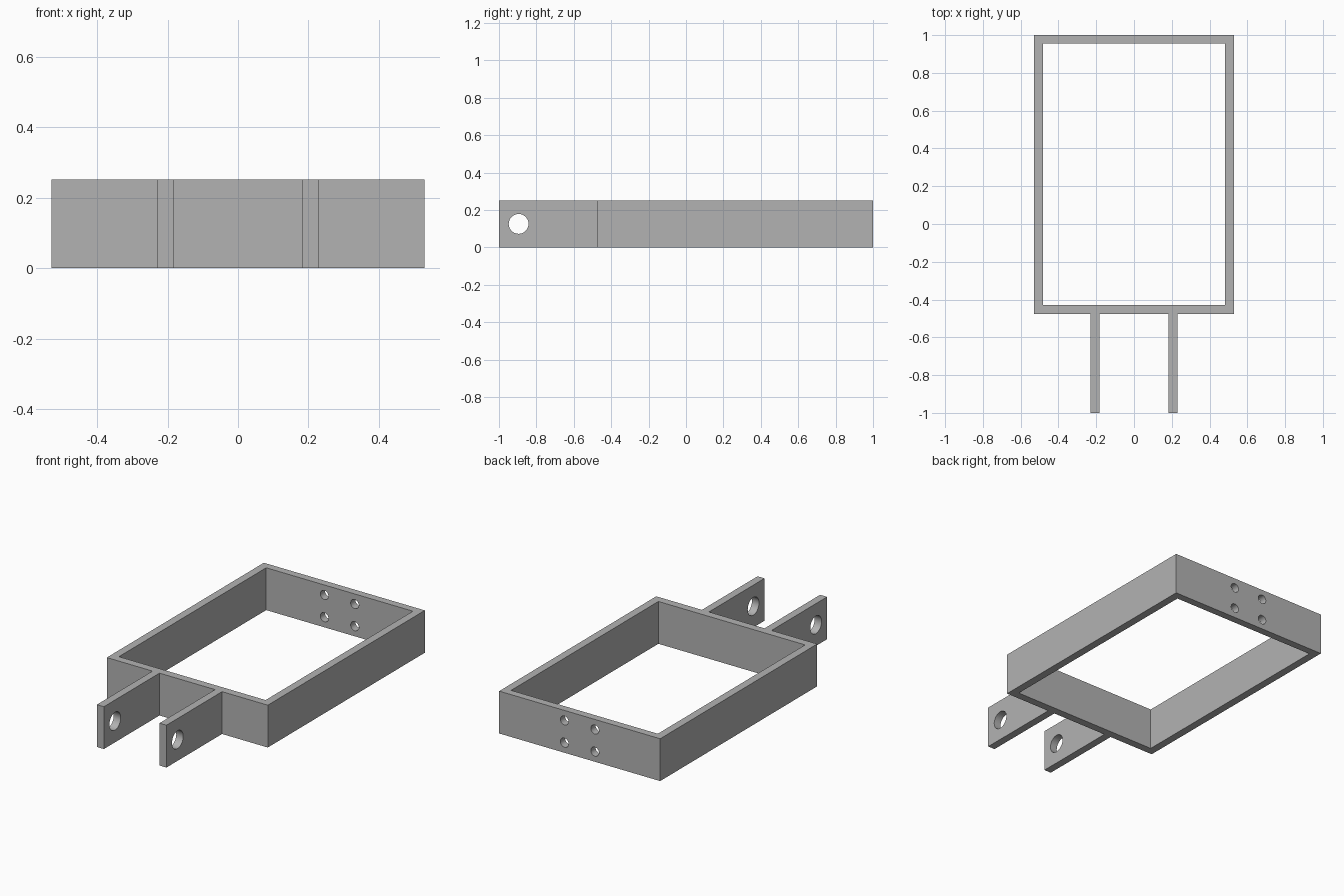
import bpy
import math

cube = bpy.data.objects.get("Cube")
if cube:
    bpy.data.objects.remove(cube, do_unlink=True)

HEIGHT = 0.252
MID = HEIGHT / 2

grey = bpy.data.materials.new("plain grey")
grey.use_nodes = True
GREY = (0.45, 0.45, 0.45, 1)
grey.diffuse_color = GREY
grey.node_tree.nodes["Principled BSDF"].inputs["Base Color"].default_value = GREY


def box(name, x0, x1, y0, y1, z0=0, z1=HEIGHT):
    """Axis-aligned box between the given limits."""
    bpy.ops.mesh.primitive_cube_add(
        size=1, location=((x0 + x1) / 2, (y0 + y1) / 2, (z0 + z1) / 2))
    ob = bpy.context.object
    ob.name = name
    ob.scale = (x1 - x0, y1 - y0, z1 - z0)
    bpy.ops.object.transform_apply(location=False, rotation=False, scale=True)
    ob.data.materials.append(grey)
    return ob


def rod(radius, depth, location, rotation):
    """Round cutter for a drilled hole."""
    bpy.ops.mesh.primitive_cylinder_add(
        vertices=32, radius=radius, depth=depth, location=location, rotation=rotation)
    ob = bpy.context.object
    ob.name = "hole_cutter"
    ob.hide_render = True
    ob.data.materials.append(grey)
    return ob


def cut(target, cutter):
    """Subtract the cutter from the target and discard it."""
    mod = target.modifiers.new("cut", "BOOLEAN")
    mod.operation = "DIFFERENCE"
    mod.solver = "EXACT"
    mod.object = cutter
    bpy.ops.object.select_all(action="DESELECT")
    target.select_set(True)
    bpy.context.view_layer.objects.active = target
    bpy.ops.object.modifier_apply(modifier=mod.name)
    bpy.data.objects.remove(cutter, do_unlink=True)


# Rectangular frame, open through the middle
frame = box("frame", -0.53, 0.53, -0.477, 1)
cut(frame, box("opening_cutter", -0.483, 0.483, -0.43, 0.955, -0.1, HEIGHT + 0.1))

# Four bolt holes in the back wall
for x in (-0.1, 0.1):
    for z in (MID - 0.066, MID + 0.066):
        cut(frame, rod(0.027, 0.2, (x, 0.98, z), (math.pi / 2, 0, 0)))
parts = [frame]

# Pair of pivot lugs on the front wall, each with a pin hole
for side, name in ((-1, "right_lug"), (1, "left_lug")):
    inner, outer = side * 0.183, side * 0.229
    lug = box(name, min(inner, outer), max(inner, outer), -1, -0.477)
    cut(lug, rod(0.053, 0.2, (side * 0.206, -0.895, MID), (0, math.pi / 2, 0)))
    parts.append(lug)

# Smooth hole walls, crisp edges
bpy.ops.object.select_all(action="DESELECT")
for ob in parts:
    ob.select_set(True)
bpy.context.view_layer.objects.active = frame
bpy.ops.object.shade_smooth_by_angle(angle=math.radians(30))
